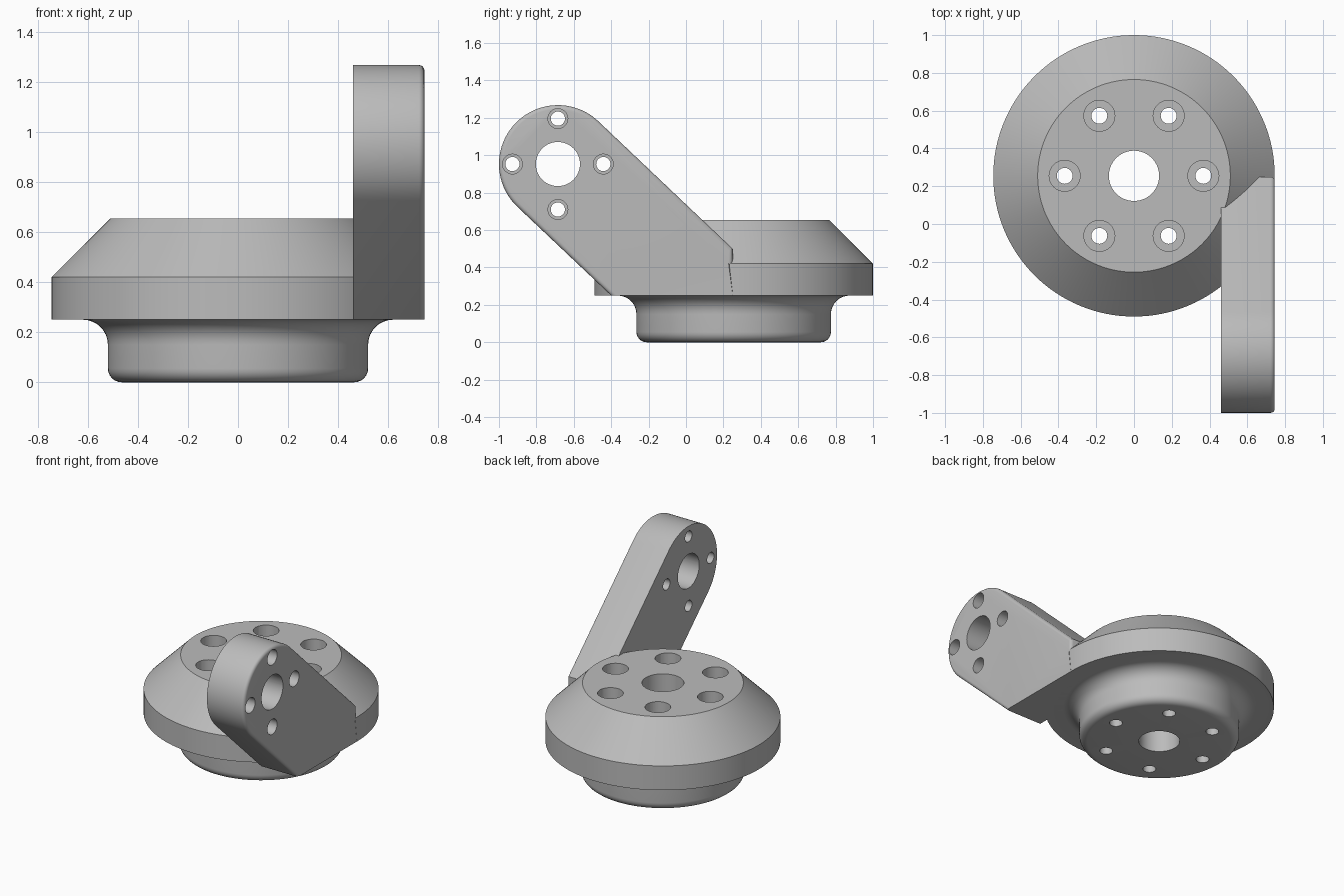
import bpy, bmesh
from math import sin, cos, pi, radians
from mathutils import Matrix, Vector

cube = bpy.data.objects.get("Cube")
if cube:
    bpy.data.objects.remove(cube, do_unlink=True)

grey = bpy.data.materials.new("plain grey")
grey.use_nodes = True
grey.diffuse_color = (0.5, 0.5, 0.5, 1)
grey.node_tree.nodes["Principled BSDF"].inputs["Base Color"].default_value = (0.5, 0.5, 0.5, 1)


def arc(cx, cy, r, start, end, n):
    angles = [radians(start + (end - start) * i / n) for i in range(n + 1)]
    return [(cx + r * cos(a), cy + r * sin(a)) for a in angles]


def lathe(bm, profile, matrix, steps):
    """Revolve a closed (radius, height) profile around z, then place it."""
    verts = [bm.verts.new((r, 0, z)) for r, z in profile]
    edges = [bm.edges.new((v, verts[i - 1])) for i, v in enumerate(verts)]
    before = set(bm.verts) - set(verts)
    bmesh.ops.spin(bm, geom=verts + edges, axis=(0, 0, 1), cent=(0, 0, 0),
                   angle=2 * pi, steps=steps, use_merge=True)
    new = [v for v in bm.verts if v not in before]
    bmesh.ops.remove_doubles(bm, verts=new, dist=1e-5)
    new = [v for v in bm.verts if v not in before]
    bmesh.ops.transform(bm, matrix=matrix, verts=new)


def make_object(name, bm):
    bmesh.ops.recalc_face_normals(bm, faces=bm.faces)
    mesh = bpy.data.meshes.new(name)
    bm.to_mesh(mesh)
    bm.free()
    mesh.materials.append(grey)
    obj = bpy.data.objects.new(name, mesh)
    bpy.context.collection.objects.link(obj)
    return obj


def activate(obj):
    bpy.ops.object.select_all(action='DESELECT')
    obj.select_set(True)
    bpy.context.view_layer.objects.active = obj


def drill(obj, cutter):
    """Cut the holes, remove the cutter and shade the part."""
    cutter.hide_render = True
    mod = obj.modifiers.new("holes", 'BOOLEAN')
    mod.operation, mod.solver, mod.object = 'DIFFERENCE', 'EXACT', cutter
    activate(obj)
    bpy.ops.object.modifier_apply(modifier=mod.name)
    bpy.data.objects.remove(cutter, do_unlink=True)
    activate(obj)
    bpy.ops.object.shade_smooth_by_angle(angle=radians(25))


def stepped_hole(r, bore_r, low, step, high):
    return [(0, low), (r, low), (r, step), (bore_r, step), (bore_r, high), (0, high)]


# Round base with a flared neck, sloped shoulder and centre hole
centre = Vector((0, 0.255, 0))
profile = [(0.133, 0)]
profile += arc(0.465, 0.055, 0.055, -90, 0, 6)
profile += arc(0.62, 0.15, 0.1, 180, 90, 8)
profile += [(0.745, 0.25), (0.745, 0.42), (0.51, 0.655), (0.133, 0.655)]
bm = bmesh.new()
lathe(bm, profile, Matrix.Translation(centre), 128)
base = make_object("round_base", bm)

# Ring of six counterbored screw holes
bm = bmesh.new()
for i in range(6):
    a = i * pi / 3
    spot = centre + 0.367 * Vector((cos(a), sin(a), 0))
    lathe(bm, stepped_hole(0.042, 0.082, -0.1, 0.3, 0.8), Matrix.Translation(spot), 32)
drill(base, make_object("base_hole_cutter", bm))

# Slanted side arm: outline in the y-z plane, thickened along x
inner, outer = 0.46, 0.745
hub_y, hub_z = -0.685, 0.953
outline = arc(hub_y, hub_z, 0.315, 46, 226, 40)
outline += [(-0.4, 0.25), (0.25, 0.25), (0.25, 0.42), (0.25, 0.5)]
bm = bmesh.new()
face = bm.faces.new([bm.verts.new((inner, y, z)) for y, z in outline])
result = bmesh.ops.extrude_face_region(bm, geom=[face], use_keep_orig=True)
bmesh.ops.translate(bm, vec=(outer - inner, 0, 0),
                    verts=[g for g in result["geom"] if isinstance(g, bmesh.types.BMVert)])
bmesh.ops.recalc_face_normals(bm, faces=bm.faces)

# Round the outer rim above the base line
rim = [e for e in bm.edges
       if all(v.co.x > outer - 0.01 for v in e.verts)
       and max(v.co.z for v in e.verts) > 0.45]
bmesh.ops.bevel(bm, geom=rim, offset=0.022, offset_type='OFFSET', segments=4,
                profile=0.5, affect='EDGES')
arm = make_object("side_arm", bm)

# Hub hole and four counterbored holes around it
bm = bmesh.new()
along_x = Matrix.Rotation(pi / 2, 4, 'Y')
hub = Vector((0, hub_y, hub_z))
lathe(bm, [(0, 0.3), (0.118, 0.3), (0.118, 0.9), (0, 0.9)],
      Matrix.Translation(hub) @ along_x, 48)
for i in range(4):
    a = i * pi / 2
    spot = hub + 0.243 * Vector((0, cos(a), sin(a)))
    lathe(bm, stepped_hole(0.038, 0.053, 0.3, 0.6, 0.9),
          Matrix.Translation(spot) @ along_x, 32)
drill(arm, make_object("arm_hole_cutter", bm))
